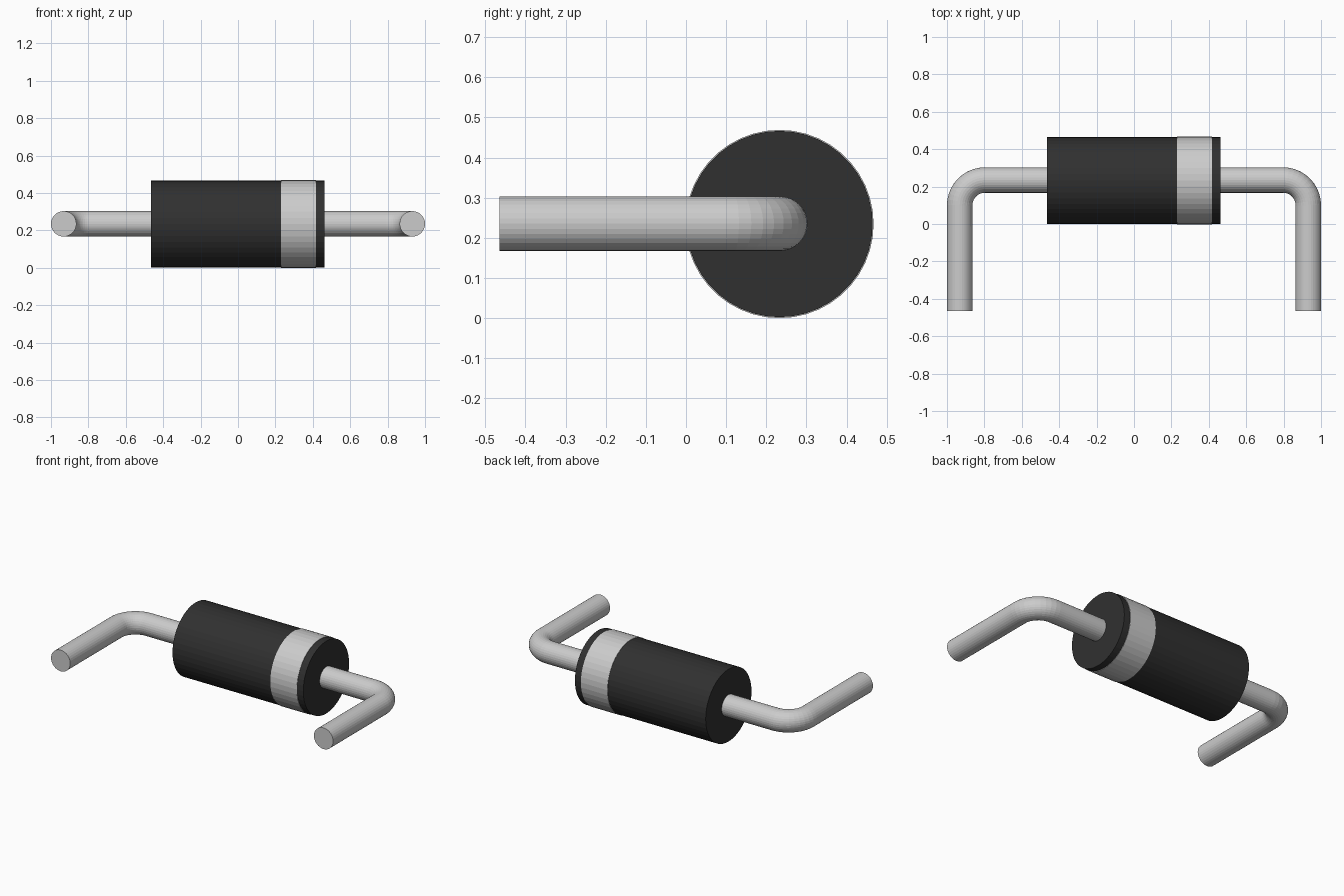
import bpy, bmesh
from math import sin, cos, pi

if "Cube" in bpy.data.objects:
    bpy.data.objects.remove(bpy.data.objects["Cube"])

CY, CZ = 0.233, 0.2345   # axis of the component
R_WIRE, R_BEND = 0.068, 0.135

black = bpy.data.materials.new("black_plastic")
black.diffuse_color = (0.03, 0.03, 0.03, 1)
black.use_nodes = True
black.node_tree.nodes["Principled BSDF"].inputs["Base Color"].default_value = black.diffuse_color


def lathe_x(name, profile, sides=44, closed=False, mat=None):
    """Revolve (x, radius) points round the x axis; open profiles get capped."""
    bm = bmesh.new()
    rings = [[bm.verts.new((x, CY + r * cos(2 * pi * i / sides), CZ + r * sin(2 * pi * i / sides)))
              for i in range(sides)] for x, r in profile]
    pairs = list(zip(rings, rings[1:]))
    if closed:
        pairs.append((rings[-1], rings[0]))
    else:
        bm.faces.new(rings[0])
        bm.faces.new(rings[-1])
    for a, b in pairs:
        for i in range(sides):
            j = (i + 1) % sides
            bm.faces.new((a[i], a[j], b[j], b[i]))
    bmesh.ops.recalc_face_normals(bm, faces=bm.faces)
    me = bpy.data.meshes.new(name)
    bm.to_mesh(me)
    bm.free()
    ob = bpy.data.objects.new(name, me)
    bpy.context.collection.objects.link(ob)
    if mat:
        me.materials.append(mat)
    return ob


def lead(name, side):
    """Bent round wire leaving one end of the body and turning to the front."""
    bx, by = 1 - R_WIRE - R_BEND, CY + 0.002 - R_BEND
    path = [(0.44, by + R_BEND)]
    for k in range(11):
        t = pi / 2 * (1 - k / 10)
        path.append((bx + R_BEND * cos(t), by + R_BEND * sin(t)))
    path.append((1 - R_WIRE, -0.465))
    cu = bpy.data.curves.new(name + "_path", "CURVE")
    cu.dimensions = "3D"
    cu.bevel_depth = R_WIRE
    cu.bevel_resolution = 14
    cu.use_fill_caps = True
    sp = cu.splines.new("POLY")
    sp.points.add(len(path) - 1)
    for p, (x, y) in zip(sp.points, path):
        p.co = (side * x, y, CZ + 0.001, 1)
    ob = bpy.data.objects.new(name, cu)
    bpy.context.collection.objects.link(ob)
    bpy.ops.object.select_all(action="DESELECT")
    ob.select_set(True)
    bpy.context.view_layer.objects.active = ob
    bpy.ops.object.convert(target="MESH")
    bpy.ops.object.shade_flat()


# Black cylindrical body
lathe_x("body", [(-0.465, 0.232), (0.462, 0.232)], mat=black)

# Polarity band, standing just proud of the body
lathe_x("polarity_band", [(0.23, 0.225), (0.23, 0.2345), (0.418, 0.2345), (0.418, 0.225)], closed=True)

# Wire leads
lead("left_lead", -1)
lead("right_lead", 1)
